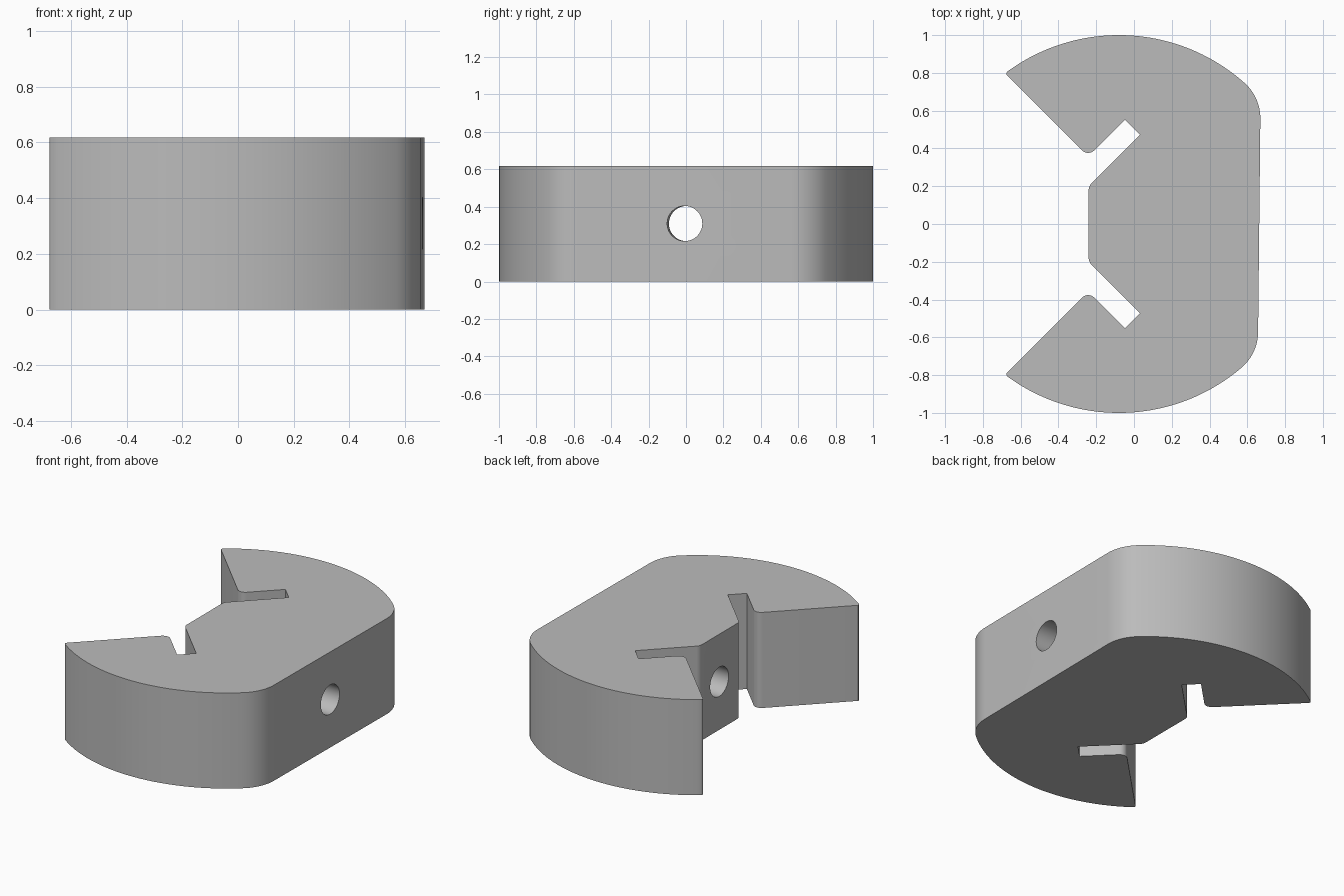
import bpy, bmesh
from math import atan2, cos, sin, pi, radians
from mathutils import Vector

old = bpy.data.objects.get("Cube")
if old:
    bpy.data.objects.remove(old, do_unlink=True)

HEIGHT = 0.617
CENTRE = Vector((-0.08, 0.0))   # centre of the large outer arc, radius 1
CORNER_R = 0.25                 # rounding between the arc and the flat side

grey = bpy.data.materials.new("plain grey")
grey.use_nodes = True
colour = (0.5, 0.5, 0.5, 1)
grey.diffuse_color = colour
grey.node_tree.nodes["Principled BSDF"].inputs["Base Color"].default_value = colour


def arc(centre, radius, start, end, steps):
    return [centre + radius * Vector((cos(a), sin(a)))
            for a in (start + (end - start) * i / steps for i in range(steps + 1))]


def fillet(before, corner, after, radius, steps=6):
    """Rounded corner between two straight edges."""
    u, v = (before - corner).normalized(), (after - corner).normalized()
    half = u.angle(v) / 2
    reach = radius / (sin(half) / cos(half))
    centre = corner + (u + v).normalized() * radius / sin(half)
    p, q = corner + u * reach - centre, corner + v * reach - centre
    a, b = atan2(p.y, p.x), atan2(q.y, q.x)
    turn = (b - a + pi) % (2 * pi) - pi
    return arc(centre, radius, a, a + turn, steps)


def half_profile(flat_x):
    """Upper half of the outline, from the flat side round to the jaw floor."""
    # Rounded corner running into the big arc
    cx = flat_x - CORNER_R
    cy = ((1 - CORNER_R) ** 2 - (cx - CENTRE.x) ** 2) ** 0.5
    join = atan2(cy, cx - CENTRE.x)
    pts = arc(Vector((cx, cy)), CORNER_R, 0, join, 12)
    pts += arc(CENTRE, 1, join, radians(126.2), 56)[1:]
    # Blunt tip, sloped jaw, narrow slot and jaw floor
    path = [Vector(p) for p in ((-0.676, 0.791), (-0.2425, 0.3575), (-0.048, 0.552),
                                (0.032, 0.472), (-0.24, 0.20), (-0.24, 0.0))]
    pts.append(Vector((-0.675, 0.800)))
    pts.append(path[0])
    pts += fillet(path[0], path[1], path[2], 0.045)
    pts += path[2:4]
    pts += fillet(path[3], path[4], path[5], 0.05)
    return pts


# Jaw block: outline of two mirrored halves, extruded upwards
upper = half_profile(0.669)
lower = [Vector((p.x, -p.y)) for p in reversed(half_profile(0.657))]
bm = bmesh.new()
base = bm.faces.new([bm.verts.new((p.x, p.y, 0)) for p in upper + lower])
top = bmesh.ops.extrude_face_region(bm, geom=[base])["geom"]
bmesh.ops.translate(bm, vec=(0, 0, HEIGHT),
                    verts=[g for g in top if isinstance(g, bmesh.types.BMVert)])
bmesh.ops.recalc_face_normals(bm, faces=bm.faces)
mesh = bpy.data.meshes.new("jaw_block")
bm.to_mesh(mesh)
bm.free()
block = bpy.data.objects.new("jaw_block", mesh)
bpy.context.collection.objects.link(block)
mesh.materials.append(grey)

# Cross hole, square to the slightly tilted flat side
bpy.ops.mesh.primitive_cylinder_add(vertices=48, radius=0.094, depth=2,
                                    location=(0.2, -0.002, 0.31),
                                    rotation=(0, pi / 2, -0.0105))
cutter = bpy.context.object
cutter.name = "hole_cutter"
cutter.data.materials.append(grey)
cutter.hide_render = True

bpy.ops.object.select_all(action='DESELECT')
block.select_set(True)
bpy.context.view_layer.objects.active = block
cut = block.modifiers.new("cross_hole", 'BOOLEAN')
cut.operation = 'DIFFERENCE'
cut.solver = 'EXACT'
cut.object = cutter
bpy.ops.object.modifier_apply(modifier=cut.name)
bpy.data.objects.remove(cutter, do_unlink=True)
bpy.ops.object.shade_smooth_by_angle(angle=radians(30))
